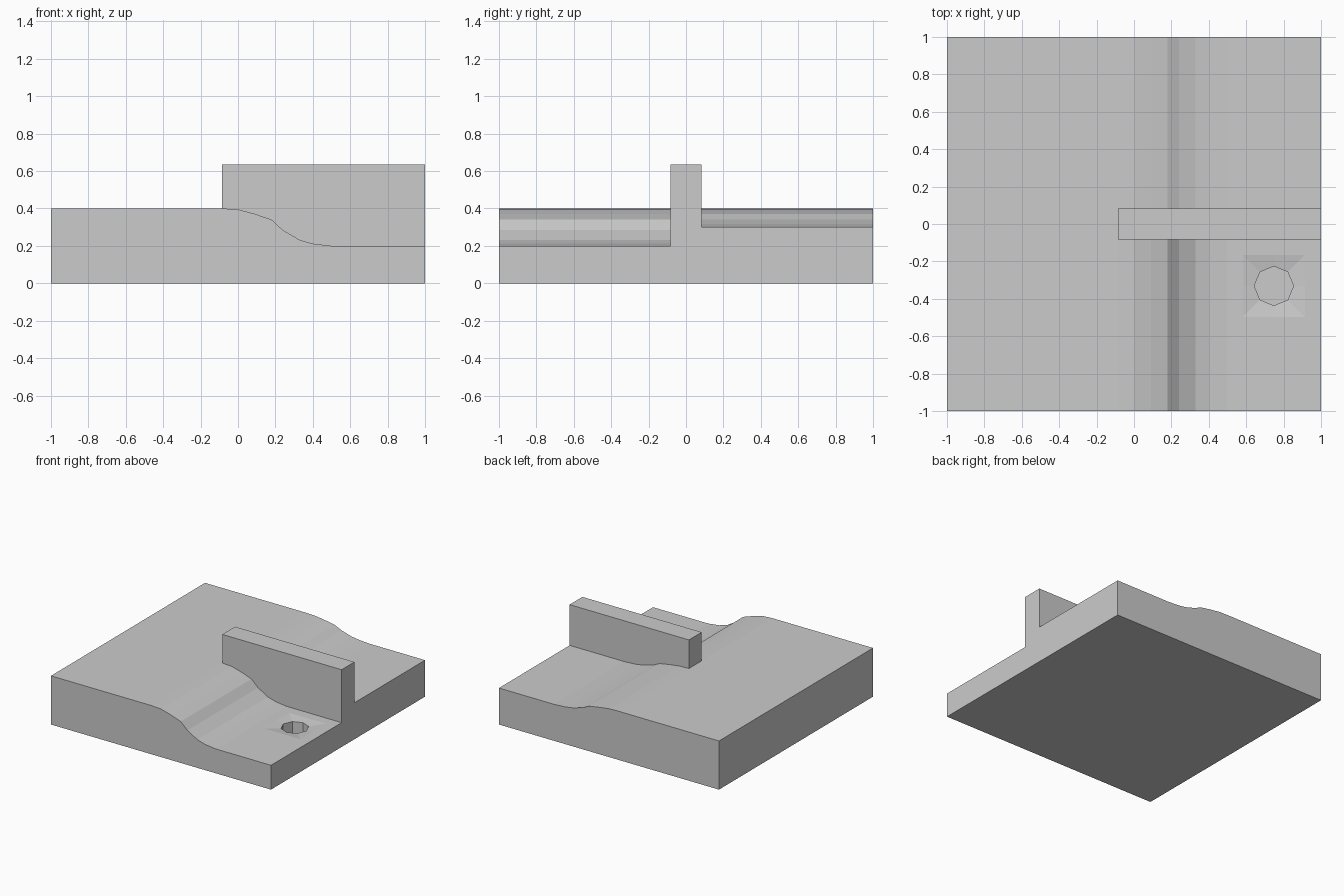
import bpy, bmesh, math

if "Cube" in bpy.data.objects:
    bpy.data.objects.remove(bpy.data.objects["Cube"])

bm = bmesh.new()


def face(*pts):
    return bm.faces.new([bm.verts.new(p) for p in pts])


W, WX, TOP, HIGH = 0.083, -0.085, 0.635, 0.4   # wall half width, wall start, wall top, high ground

# slope profile: x and height on the low (front) lane; the back lane drops half as far
front = [(-1, .4), (WX, .4), (0, .395), (.09, .371), (.18, .34), (.24, .284),
         (.33, .232), (.40, .212), (.5, .2), (1, .2)]
back = [(x, .4 - (.4 - z) * .5) for x, z in front]

# lane surfaces, outer sides and wall sides
for prof, y0, y1 in ((front, -1, -W), (back, 1, W)):
    pairs = list(zip(prof, prof[1:]))
    for (xa, za), (xb, zb) in pairs[:-1] if prof is front else pairs:
        face((xa, y0, za), (xb, y0, zb), (xb, y1, zb), (xa, y1, za))
    face((-1, y0, 0), (1, y0, 0), *[(x, y0, z) for x, z in reversed(prof)])
    face((WX, y1, TOP), (1, y1, TOP), *[(x, y1, z) for x, z in reversed(prof[1:])])

# strip level with the wall, wall top and wall end
face((-1, -W, HIGH), (WX, -W, HIGH), (WX, W, HIGH), (-1, W, HIGH))
face((WX, -W, TOP), (1, -W, TOP), (1, W, TOP), (WX, W, TOP))
face((WX, -W, HIGH), (WX, W, HIGH), (WX, W, TOP), (WX, -W, TOP))

# left side, right side and underside
face((-1, -1, 0), (-1, 1, 0), (-1, 1, HIGH), (-1, W, HIGH), (-1, -W, HIGH), (-1, -1, HIGH))
face((1, -1, 0), (1, 1, 0), (1, 1, .3), (1, W, .3), (1, W, TOP),
     (1, -W, TOP), (1, -W, .2), (1, -1, .2))
face((-1, -1, 0), (1, -1, 0), (1, 1, 0), (-1, 1, 0))

# cup with a shallow square dish around it
CX, CY, R, S = .748, -.331, .105, .166


def ring(square, z):
    pts = []
    for i in range(8):
        a = math.tau * i / 8
        c, s = math.cos(a), math.sin(a)
        r = S / max(abs(c), abs(s)) if square else R
        pts.append((CX + r * c, CY + r * s, z))
    return pts


dish, rim, floor = ring(True, .2), ring(False, .188), ring(False, .06)
corners = [(1, -W, .2), (.5, -W, .2), (.5, -1, .2), (1, -1, .2)]
for i in range(4):
    face(corners[i], corners[(i + 1) % 4],
         dish[(2 * i + 3) % 8], dish[(2 * i + 2) % 8], dish[2 * i + 1])
for a, b in ((dish, rim), (rim, floor)):
    for i in range(8):
        j = (i + 1) % 8
        face(a[i], a[j], b[j], b[i])
face(*floor)

bmesh.ops.remove_doubles(bm, verts=bm.verts, dist=1e-4)
bmesh.ops.recalc_face_normals(bm, faces=bm.faces)
mesh = bpy.data.meshes.new("split_slope_tile")
bm.to_mesh(mesh)
bm.free()
bpy.context.collection.objects.link(bpy.data.objects.new("split_slope_tile", mesh))
